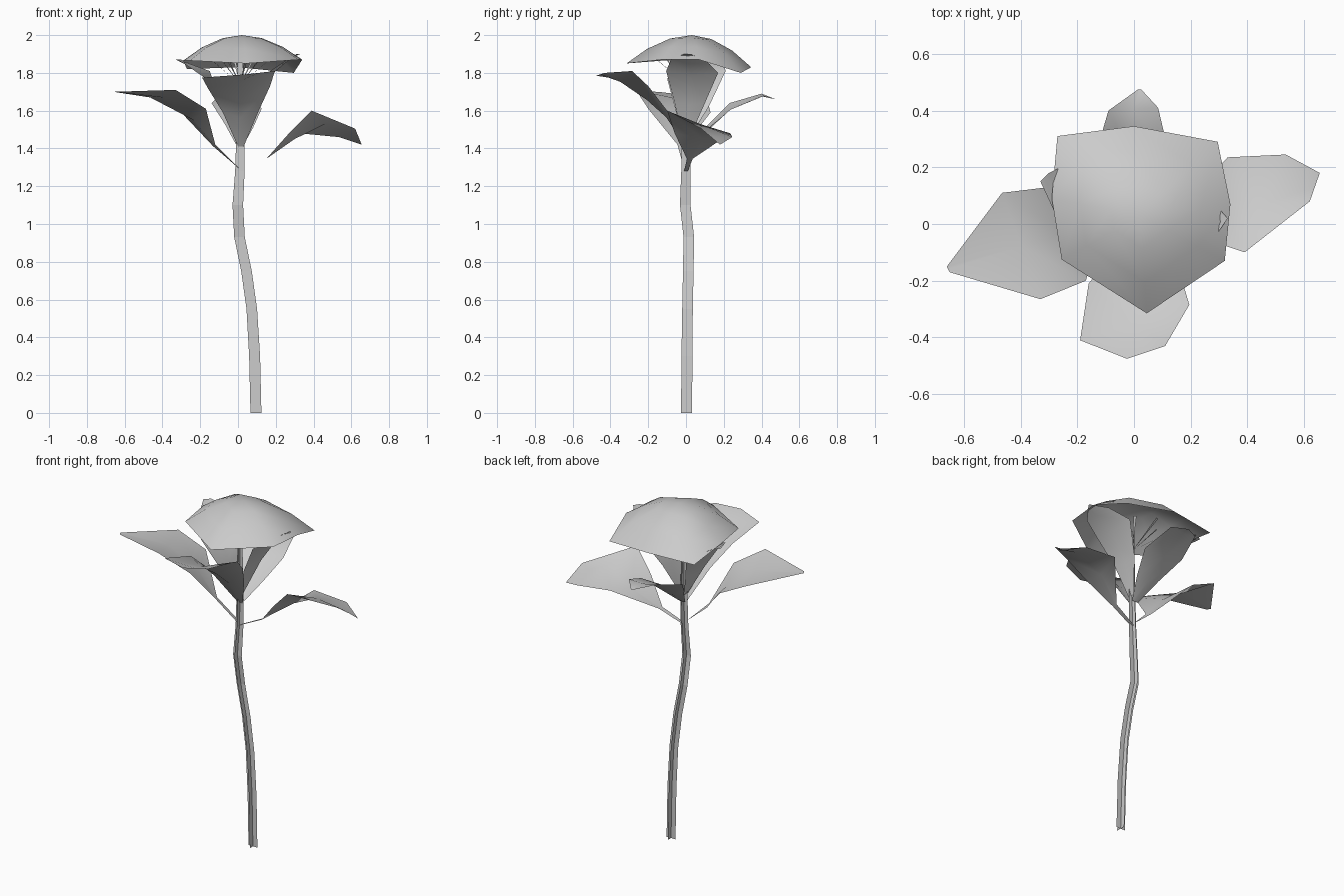
import bpy, math
from mathutils import Vector


def make(name, verts, faces, smooth=True):
    me = bpy.data.meshes.new(name)
    me.from_pydata([tuple(v) for v in verts], [], faces)
    me.update()
    for p in me.polygons:
        p.use_smooth = smooth
    ob = bpy.data.objects.new(name, me)
    bpy.context.collection.objects.link(ob)
    return ob


def leaf(name, rows):
    """Thin blade: each row is (left edge, right edge, sag of the midrib)."""
    verts, faces = [], []
    for a, b, sag in rows:
        a, b = Vector(a), Vector(b)
        verts += [a, (a + b) / 2 - Vector((0, 0, sag)), b]
    for r in range(len(rows) - 1):
        for c in range(2):
            i = r * 3 + c
            faces.append((i, i + 1, i + 4, i + 3))
    make(name, verts, faces)


# Stem: two crossed ribbons following a bent path
path = [(.095, .003, 0), (.088, .005, .3), (.073, .008, .55), (.045, .012, .75),
        (.008, .015, .93), (-.001, -.004, 1.1), (.01, 0, 1.28), (.014, 0, 1.5), (.012, 0, 1.86)]
widths = [.029, .029, .028, .028, .028, .028, .025, .022, .014]
for name, axis in (("stem_ribbon_wide", Vector((1, 0, 0))), ("stem_ribbon_deep", Vector((0, 1, 0)))):
    verts = []
    for p, w in zip(path, widths):
        verts += [Vector(p) - axis * w, Vector(p) + axis * w]
    make(name, verts, [(2 * i, 2 * i + 1, 2 * i + 3, 2 * i + 2) for i in range(len(path) - 1)], False)

# Two long lower leaves
leaf("left_leaf", [
    ((.01, -.01, 1.29), (.01, .01, 1.29), 0),
    ((-.12, -.045, 1.42), (-.13, -.01, 1.41), 0),
    ((-.17, -.2, 1.61), (-.30, .13, 1.59), .05),
    ((-.33, -.265, 1.71), (-.465, .11, 1.67), .02),
    ((-.65, -.17, 1.70), (-.66, -.15, 1.70), 0)])
leaf("right_leaf", [
    ((.01, .01, 1.28), (.01, -.01, 1.28), 0),
    ((.15, .035, 1.345), (.15, .005, 1.345), 0),
    ((.33, .235, 1.48), (.27, -.06, 1.48), .03),
    ((.535, .245, 1.46), (.39, -.10, 1.60), 0),
    ((.655, .18, 1.42), (.62, .08, 1.505), 0)])

# Open outer petals: front, back, and the two under the dome
leaf("front_petal", [
    ((0, 0, 1.41), (.03, 0, 1.41), 0),
    ((-.08, -.11, 1.59), (.11, -.10, 1.60), .03),
    ((-.16, -.21, 1.72), (.17, -.20, 1.73), .07),
    ((-.19, -.41, 1.775), (.195, -.285, 1.81), .04),
    ((-.025, -.475, 1.785), (.11, -.43, 1.80), 0)])
leaf("back_petal", [
    ((.03, .02, 1.42), (-.01, .02, 1.42), 0),
    ((.08, .12, 1.51), (-.07, .12, 1.53), .02),
    ((.125, .24, 1.61), (-.14, .23, 1.64), .02),
    ((.085, .41, 1.68), (-.09, .40, 1.69), .01),
    ((.025, .475, 1.66), (.015, .475, 1.66), 0)])
leaf("right_petal", [
    ((.02, .02, 1.46), (.02, -.02, 1.46), 0),
    ((.08, .10, 1.64), (.08, -.06, 1.64), .01),
    ((.17, .17, 1.80), (.17, -.105, 1.81), .02),
    ((.26, .10, 1.87), (.26, -.08, 1.87), .01),
    ((.33, .02, 1.90), (.31, -.01, 1.90), 0)])
leaf("left_petal", [
    ((0, -.02, 1.46), (0, .02, 1.46), 0),
    ((-.08, -.06, 1.62), (-.08, .12, 1.62), .01),
    ((-.17, -.10, 1.77), (-.15, .21, 1.81), .02),
    ((-.27, .02, 1.84), (-.26, .20, 1.85), .01),
    ((-.33, .15, 1.87), (-.30, .18, 1.87), 0)])

# Large domed petal on top: rim outline pulled in to a rounded crown
rim = [(.045, -.315, 1.85), (.32, -.13, 1.87), (.34, .07, 1.87), (.295, .29, 1.80),
       (0, .345, 1.83), (-.27, .31, 1.82), (-.29, .09, 1.865), (-.255, -.125, 1.865)]
cx, cy, n = .02, .03, len(rim)
verts, faces = [(cx, cy, 2.0)], []
rings = (.33, .68, 1)
for t in rings:
    verts += [(cx + (x - cx) * t, cy + (y - cy) * t, 2 - (2 - z) * t ** 1.9) for x, y, z in rim]
for i in range(n):
    j = (i + 1) % n
    faces.append((0, 1 + i, 1 + j))
    for r in range(len(rings) - 1):
        a, b = 1 + r * n, 1 + (r + 1) * n
        faces.append((a + i, b + i, b + j, a + j))
make("dome_petal", verts, faces)

# Stamens: slim slivers fanning out under the dome
verts, faces = [], []
for k in range(8):
    a = math.tau * k / 8 + .2
    d, s = Vector((math.cos(a), math.sin(a), 0)), Vector((-math.sin(a), math.cos(a), 0))
    top = Vector((.012, 0, 1.88)) + d * (.13 if k % 2 else .17)
    verts += [Vector((.012, 0, 1.74)), top - s * .008, top + s * .008]
    faces.append((3 * k, 3 * k + 1, 3 * k + 2))
make("stamens", verts, faces, False)
